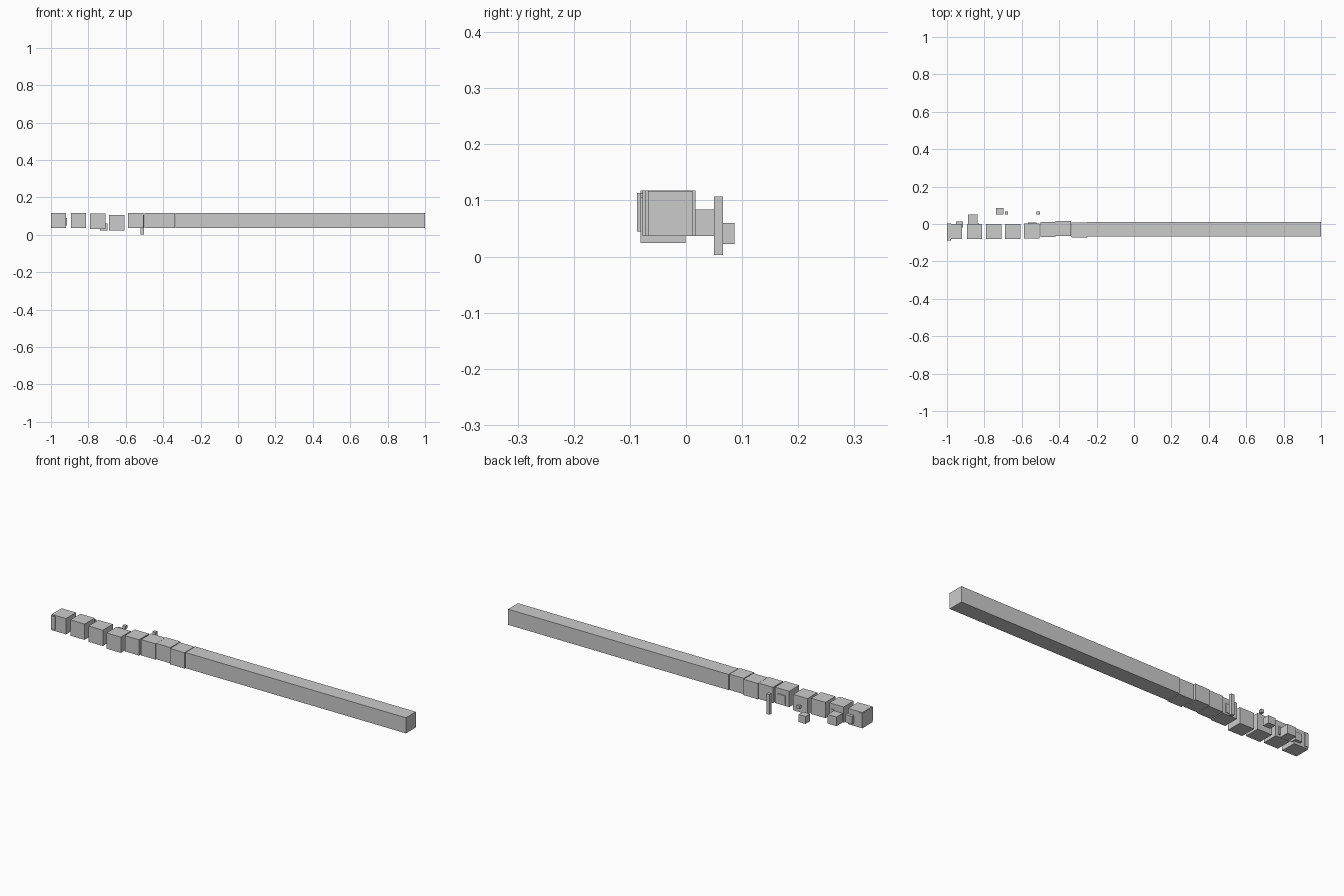
import bpy
from mathutils import Matrix, Vector


def box(name, x, y, z):
    """Axis-aligned block given (min, max) ranges."""
    bpy.ops.mesh.primitive_cube_add(size=1)
    ob = bpy.context.object
    ob.name = name
    lo, hi = Vector((x[0], y[0], z[0])), Vector((x[1], y[1], z[1]))
    size = hi - lo
    ob.data.transform(Matrix.Translation((lo + hi) / 2) @ Matrix.Diagonal((*size, 1)))
    return ob


# long solid beam, in consecutive lengths
joints = [-0.25, 0.03, 0.48, 1.0]
for a, b in zip(joints, joints[1:]):
    box("beam_length", (a, b), (-0.068, 0.012), (0.037, 0.117))

# row of loose cubes breaking away from the beam: x centre, y centre, z centre
S = 0.0405
cubes = [
    (-0.959, -0.041, 0.077), (-0.853, -0.041, 0.077), (-0.750, -0.041, 0.073),
    (-0.648, -0.041, 0.065), (-0.547, -0.037, 0.077), (-0.460, -0.030, 0.077),
    (-0.378, -0.024, 0.077), (-0.293, -0.033, 0.077),
]
for cx, cy, cz in cubes:
    box("broken_cube", (cx - S, cx + S), (cy - S, cy + S), (cz - S, cz + S))

# end plate on the last cube, reaching the front-most edge
box("end_plate", (-1.0, -0.978), (-0.087, 0.002), (0.045, 0.113))

# fragments drifting off the back
box("fragment_end", (-0.952, -0.914), (-0.018, 0.014), (0.05, 0.09))
box("fragment_large", (-0.888, -0.838), (0.0, 0.05), (0.037, 0.084))
box("fragment_sliver", (-0.838, -0.828), (-0.018, 0.004), (0.05, 0.09))
box("fragment_medium", (-0.738, -0.698), (0.05, 0.086), (0.022, 0.06))
box("fragment_small", (-0.69, -0.674), (0.05, 0.066), (0.077, 0.093))
box("fragment_splinter", (-0.52, -0.503), (0.05, 0.066), (0.003, 0.107))
box("fragment_chip", (-0.568, -0.522), (-0.03, 0.008), (0.045, 0.09))
